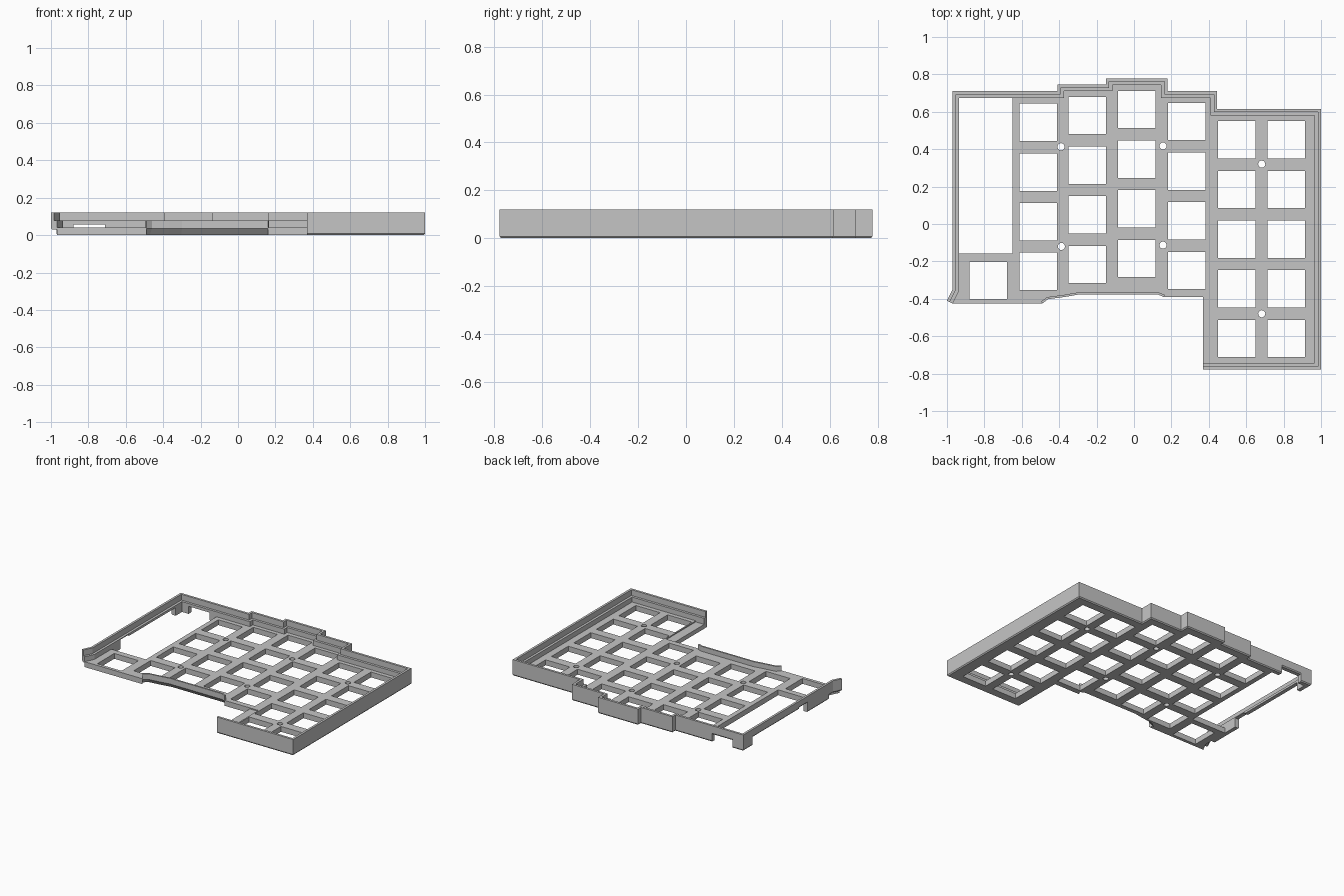
import bpy, bmesh
from mathutils import Vector

if "Cube" in bpy.data.objects:
    bpy.data.objects.remove(bpy.data.objects["Cube"])

grey = bpy.data.materials.new("grey plastic")
grey.use_nodes = True
colour = (0.56, 0.56, 0.56, 1)
grey.diffuse_color = colour
grey.node_tree.nodes["Principled BSDF"].inputs["Base Color"].default_value = colour

TOP, LEDGE, FLOOR = 0.12, 0.077, 0.04


def finish(name, bm):
    bmesh.ops.recalc_face_normals(bm, faces=bm.faces)
    mesh = bpy.data.meshes.new(name)
    bm.to_mesh(mesh)
    bm.free()
    mesh.materials.append(grey)
    ob = bpy.data.objects.new(name, mesh)
    bpy.context.collection.objects.link(ob)
    return ob


def offset(path, d):
    """Shift an open clockwise path inwards with mitred corners."""
    pts = [Vector(p) for p in path]
    dirs = [(b - a).normalized() for a, b in zip(pts, pts[1:])]
    norms = [Vector((v.y, -v.x)) for v in dirs]
    out = []
    for i, p in enumerate(pts):
        n1, n2 = norms[max(i - 1, 0)], norms[min(i, len(norms) - 1)]
        out.append(p + (n1 + n2) * d / (1 + n1.dot(n2)))
    return out


def sweep(name, path, profile):
    """Sweep a closed (inset, height) profile along a path."""
    bm = bmesh.new()
    rails = [[bm.verts.new((p.x, p.y, z)) for p in offset(path, d)] for d, z in profile]
    for a, b in zip(rails, rails[1:] + rails[:1]):
        for i in range(len(path) - 1):
            bm.faces.new((a[i], a[i + 1], b[i + 1], b[i]))
    for end in (0, -1):
        bm.faces.new([r[end] for r in rails])
    return finish(name, bm)


def wall(name, path, bottom=0):
    """Wall section with a thin upper rim and an inner ledge."""
    return sweep(name, path, [(0.006, bottom), (0, bottom + 0.008), (0, TOP), (0.017, TOP),
                              (0.017, LEDGE), (0.035, LEDGE), (0.035, bottom)])


def prism(name, outline, z0, z1):
    bm = bmesh.new()
    face = bm.faces.new([bm.verts.new((p[0], p[1], z0)) for p in outline])
    up = bmesh.ops.extrude_face_region(bm, geom=[face])["geom"]
    bmesh.ops.translate(bm, vec=(0, 0, z1 - z0),
                        verts=[v for v in up if isinstance(v, bmesh.types.BMVert)])
    return finish(name, bm)


def add_box(bm, x0, x1, y0, y1, z0, z1):
    vs = bmesh.ops.create_cube(bm, size=1)["verts"]
    for v in vs:
        v.co = ((x0 + x1) / 2 + v.co.x * (x1 - x0),
                (y0 + y1) / 2 + v.co.y * (y1 - y0),
                (z0 + z1) / 2 + v.co.z * (z1 - z0))


def cut(target, bm):
    """Subtract the cutter mesh and bake the result."""
    cutter = finish("cutter", bm)
    cutter.hide_render = True
    mod = target.modifiers.new("cut", "BOOLEAN")
    mod.operation, mod.solver, mod.object = "DIFFERENCE", "EXACT", cutter
    deps = bpy.context.evaluated_depsgraph_get()
    mesh = bpy.data.meshes.new_from_object(target.evaluated_get(deps))
    target.modifiers.clear()
    target.data = mesh
    bpy.data.objects.remove(cutter)


# Left wall, with its flared front end and raised sections over the compartment slots
LEFT, BACK = -0.97, 0.71
flare = [(-1, -0.41), (LEFT, -0.35)]
wall("flared_wall_end", flare + [(LEFT, -0.3)], 0.03)
wall("left_wall_front", [(LEFT, -0.3), (LEFT, -0.05)])
wall("left_wall_gap", [(LEFT, -0.05), (LEFT, 0.05)], 0.07)
wall("left_wall_slot", [(LEFT, 0.05), (LEFT, 0.6)], 0.06)
wall("back_left_corner", [(LEFT, 0.6), (LEFT, BACK), (-0.88, BACK)])
wall("back_wall_slot", [(-0.88, BACK), (-0.71, BACK)], 0.056)

# Stepped back wall, right wall and front right wall
stepped = [(-0.41, BACK), (-0.41, 0.745), (-0.15, 0.745), (-0.15, 0.778), (0.18, 0.778),
           (0.18, BACK), (0.445, BACK), (0.445, 0.615), (1, 0.615), (1, -0.778),
           (0.37, -0.778)]
wall("back_and_right_wall", [(-0.71, BACK)] + stepped)

# Front lip with a sloping underside
lip_path = [(0.16, -0.39), (0.13, -0.378), (-0.3, -0.378), (-0.37, -0.39),
            (-0.46, -0.402), (-0.49, -0.425)]
sweep("front_lip", lip_path,
      [(0.03, 0), (0, 0.035), (0, LEDGE), (0.012, LEDGE), (0.012, FLOOR), (0.03, FLOOR)])

# Key plate filling the space inside the walls
inner = offset(flare + [(LEFT, BACK)] + stepped, 0.035)
plate_outline = inner[:-1] + [(0.44, inner[-1].y), (0.44, -0.39), (0.16, -0.39)]
plate_outline += offset(lip_path, 0.03) + [(-0.49, -0.425)]
plate = prism("key_plate", plate_outline, 0, FLOOR)

# Key openings by column: centre x, top key centre y, number of keys
holes = bmesh.new()
pitch, half = 0.2655, 0.1
columns = [(-0.78, -0.302, 1), (-0.513, 0.543, 4), (-0.25, 0.58, 4), (0.015, 0.612, 4),
           (0.283, 0.548, 4), (0.55, 0.45, 5), (0.813, 0.45, 5)]
for x, y, count in columns:
    for row in range(count):
        cy = y - row * pitch
        add_box(holes, x - half, x + half, cy - half, cy + half, -0.1, 0.1)

# Left compartment opening
add_box(holes, -0.96, -0.65, -0.158, 0.7, -0.1, 0.1)

# Screw holes
for x, y in [(-0.39, 0.413), (0.155, 0.417), (-0.388, -0.12), (0.155, -0.113),
             (0.683, 0.32), (0.683, -0.48)]:
    ring = bmesh.ops.create_cone(holes, cap_ends=True, segments=24,
                                 radius1=0.019, radius2=0.019, depth=0.2)["verts"]
    bmesh.ops.translate(holes, verts=ring, vec=(x, y, 0))
cut(plate, holes)

# Low shelf on the open side of the right block
prism("side_shelf", [(0.37, -0.743), (0.44, -0.743), (0.44, -0.39), (0.37, -0.39)], 0, 0.032)
